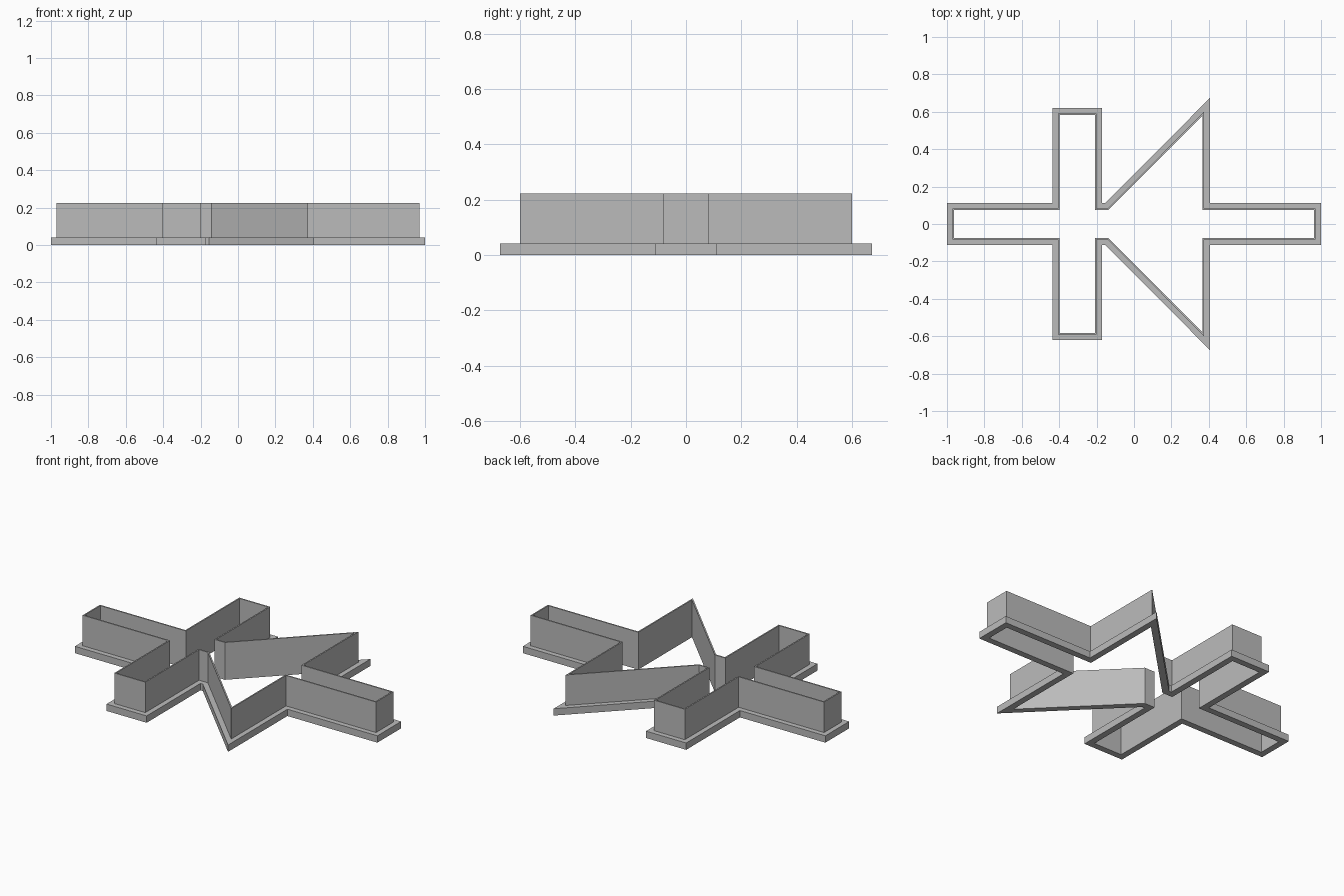
import bpy, bmesh
from mathutils import Vector

cube = bpy.data.objects.get("Cube")
if cube:
    bpy.data.objects.remove(cube, do_unlink=True)

FLANGE, WALL = 0.03, 0.008        # flange overhang, wall thickness
FLANGE_TOP, WALL_TOP = 0.041, 0.223

grey = bpy.data.materials.new("plain grey")
grey.use_nodes = True
grey.diffuse_color = (0.5, 0.5, 0.5, 1)
grey.node_tree.nodes["Principled BSDF"].inputs["Base Color"].default_value = (0.5, 0.5, 0.5, 1)

# Outer wall outline, back half from right to left, then mirrored to the front
half = [(0.97, 0.082), (0.375, 0.082), (0.375, 0.6), (-0.142, 0.082), (-0.2, 0.082),
        (-0.2, 0.59), (-0.405, 0.59), (-0.405, 0.082), (-0.97, 0.082)]
outline = [Vector(p) for p in half + [(x, -y) for x, y in reversed(half)]]


def offset(points, d):
    """Move a counter-clockwise outline outwards by d with mitred corners."""
    result = []
    for i, p in enumerate(points):
        a = (p - points[i - 1]).normalized()
        b = (points[(i + 1) % len(points)] - p).normalized()
        na, nb = Vector((a.y, -a.x)), Vector((b.y, -b.x))
        result.append(p + (na + nb) * d / (1 + na.dot(nb)))
    return result


def ring(name, outer, inner, bottom, top):
    """Hollow band that follows the outline between two offsets."""
    bm = bmesh.new()
    section = [(outer, bottom), (outer, top), (inner, top), (inner, bottom)]
    loops = [[bm.verts.new((p.x, p.y, z)) for p in offset(outline, d)] for d, z in section]
    count = len(outline)
    for k, low in enumerate(loops):
        high = loops[(k + 1) % len(loops)]
        for i in range(count):
            j = (i + 1) % count
            bm.faces.new((low[i], low[j], high[j], high[i]))
    bmesh.ops.recalc_face_normals(bm, faces=bm.faces)
    mesh = bpy.data.meshes.new(name)
    bm.to_mesh(mesh)
    bm.free()
    mesh.materials.append(grey)
    obj = bpy.data.objects.new(name, mesh)
    bpy.context.collection.objects.link(obj)
    return obj


# Thin upright wall and the wider flange around its foot
ring("cutting_wall", 0, -WALL, 0, WALL_TOP)
ring("base_flange", FLANGE, 0, 0, FLANGE_TOP)
